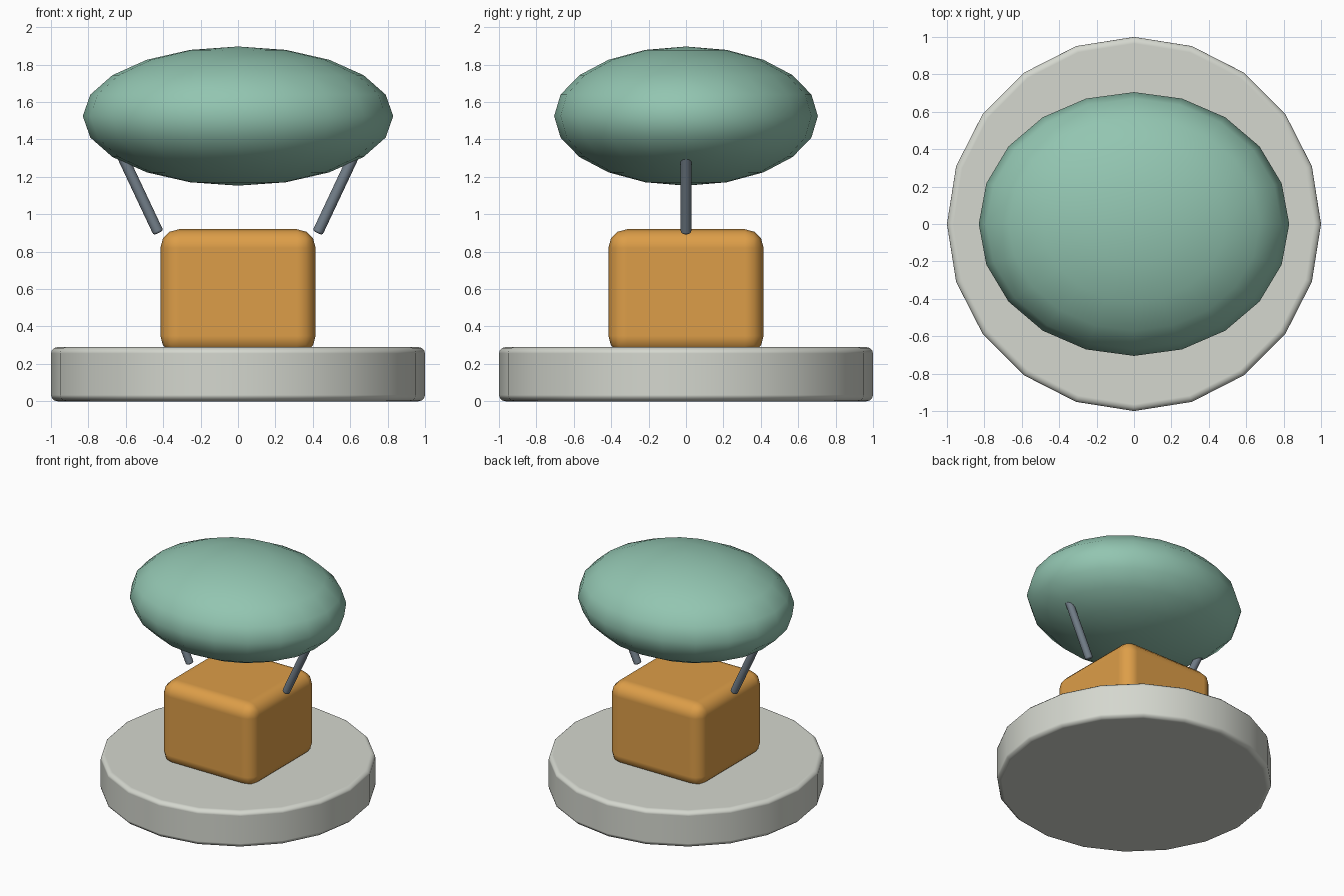
import bpy
import math
from mathutils import Vector

cube = bpy.data.objects.get("Cube")
if cube:
    bpy.data.objects.remove(cube, do_unlink=True)


def make_material(name, rgb):
    mat = bpy.data.materials.new(name)
    mat.use_nodes = True
    color = (*rgb, 1.0)
    mat.diffuse_color = color
    mat.node_tree.nodes["Principled BSDF"].inputs["Base Color"].default_value = color
    return mat


def finish(name, mat, bevel=0.0, segments=3):
    """Name, colour, round and smooth the active object."""
    obj = bpy.context.object
    obj.name = name
    obj.data.materials.append(mat)
    bpy.ops.object.transform_apply(location=False, rotation=False, scale=True)
    if bevel:
        mod = obj.modifiers.new("Rounded edges", "BEVEL")
        mod.width = bevel
        mod.segments = segments
        mod.limit_method = "ANGLE"
        mod.angle_limit = math.radians(40)
        mod.harden_normals = True
    bpy.ops.object.shade_smooth()
    return obj


stone = make_material("pale stone", (0.66, 0.68, 0.62))
orange = make_material("warm orange", (0.72, 0.34, 0.065))
green = make_material("sage green", (0.29, 0.56, 0.44))
steel = make_material("blue grey steel", (0.17, 0.21, 0.25))

# Round base slab
bpy.ops.mesh.primitive_cylinder_add(vertices=20, radius=1, depth=0.29, location=(0, 0, 0.145))
finish("base_disc", stone, 0.035)

# Rounded block, sunk slightly into the base
bpy.ops.mesh.primitive_cube_add(size=1, location=(0, 0, 0.585))
bpy.context.object.scale = (0.83, 0.83, 0.67)
finish("body_block", orange, 0.1)

# Floating ellipsoid canopy
bpy.ops.mesh.primitive_uv_sphere_add(segments=20, ring_count=10, location=(0, 0, 1.525))
bpy.context.object.scale = (0.83, 0.705, 0.372)
finish("canopy", green)

# Slanted struts, mirrored left and right
for side, label in ((1, "left"), (-1, "right")):
    low = Vector((side * 0.425, 0, 0.90))
    high = Vector((side * 0.665, 0, 1.41))
    axis = high - low
    bpy.ops.mesh.primitive_cylinder_add(vertices=16, radius=0.029, depth=axis.length,
                                        location=(low + high) / 2)
    bpy.context.object.rotation_euler = axis.to_track_quat("Z", "Y").to_euler()
    finish(label + "_strut", steel, 0.014)
